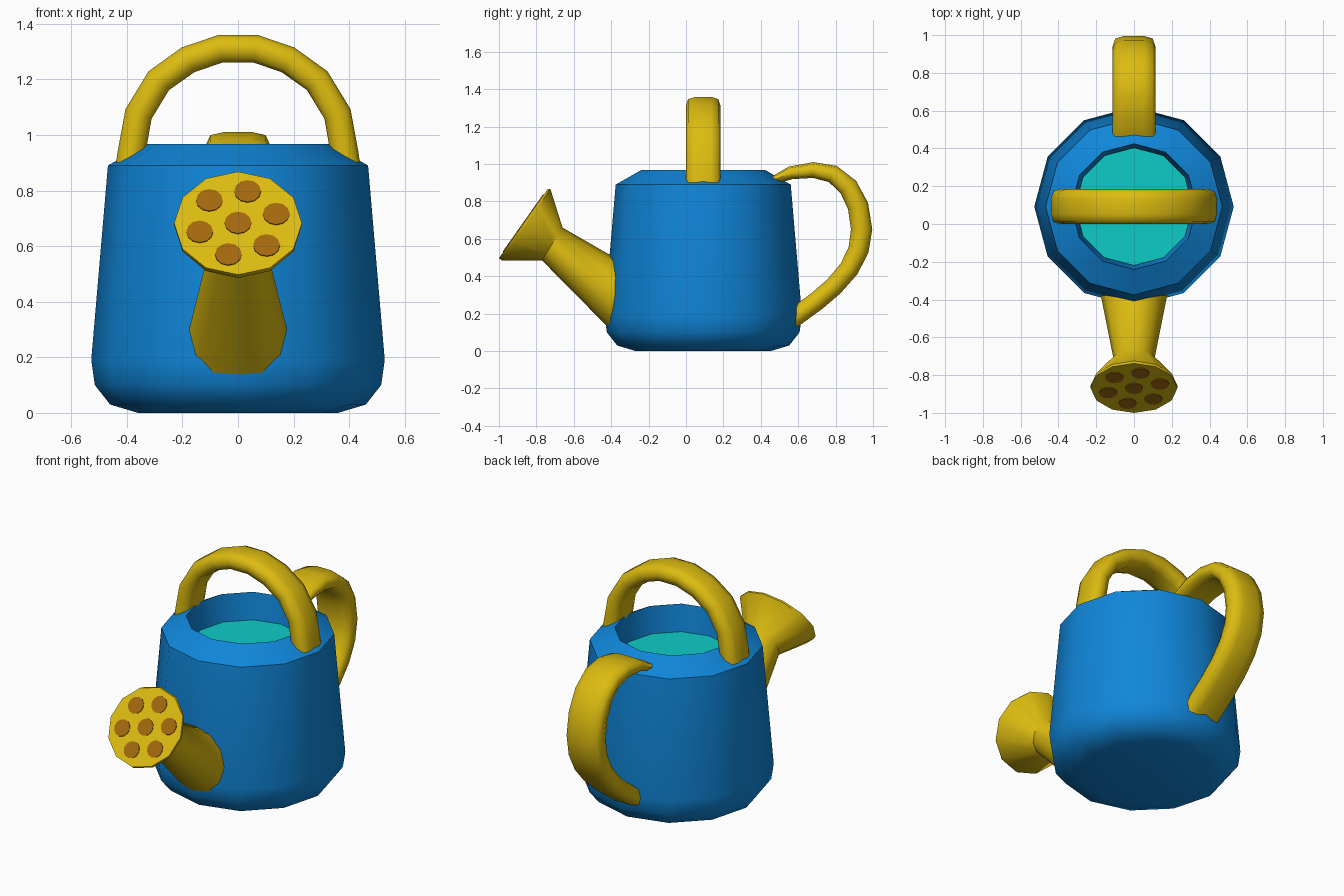
import bpy, bmesh, math
from mathutils import Vector

if "Cube" in bpy.data.objects:
    bpy.data.objects.remove(bpy.data.objects["Cube"])

CY = 0.092  # y of the body axis


def material(name, rgb):
    m = bpy.data.materials.new(name)
    m.diffuse_color = (*rgb, 1)
    m.use_nodes = True
    m.node_tree.nodes["Principled BSDF"].inputs["Base Color"].default_value = m.diffuse_color
    return m


BLUE = material("blue", (0.005, 0.24, 0.70))
YELLOW = material("yellow", (0.72, 0.50, 0.005))
BROWN = material("brown", (0.37, 0.14, 0.004))
TEAL = material("teal", (0.004, 0.60, 0.57))


def loft(name, rings, mat, angle=40):
    """Skin a list of equal-sized point rings and cap both ends."""
    bm = bmesh.new()
    vs = [[bm.verts.new(p) for p in r] for r in rings]
    n = len(vs[0])
    for a, b in zip(vs, vs[1:]):
        for i in range(n):
            j = (i + 1) % n
            bm.faces.new((a[i], a[j], b[j], b[i]))
    bm.faces.new(vs[0])
    bm.faces.new(vs[-1])
    bmesh.ops.recalc_face_normals(bm, faces=bm.faces)
    me = bpy.data.meshes.new(name)
    bm.to_mesh(me)
    bm.free()
    me.materials.append(mat)
    me.shade_smooth()
    me.set_sharp_from_angle(angle=math.radians(angle))
    ob = bpy.data.objects.new(name, me)
    bpy.context.collection.objects.link(ob)
    return ob


def ring(c, u, v, n=12):
    """Ellipse around c with half axes u and v."""
    return [c + u * math.cos(2 * math.pi * i / n) + v * math.sin(2 * math.pi * i / n)
            for i in range(n)]


def level(r, z):
    return ring(Vector((0, CY, z)), Vector((r, 0, 0)), Vector((0, r, 0)))


def strap(name, path, side, half_w, halves):
    """Sweep a rounded flat section along a planar path."""
    shape = [(1, 0), (.87, .75), (.45, 1), (-.45, 1), (-.87, .75),
             (-1, 0), (-.87, -.75), (-.45, -1), (.45, -1), (.87, -.75)]
    rings = []
    for i, p in enumerate(path):
        t = (path[min(i + 1, len(path) - 1)] - path[max(i - 1, 0)]).normalized()
        nrm = t.cross(side)
        rings.append([p + side * (a * half_w) + nrm * (b * halves[i]) for a, b in shape])
    return loft(name, rings, YELLOW, 60)


# Body: twelve-sided pail with rounded foot, sloped shoulder and open well
profile = [(.36, 0), (.46, .03), (.515, .10), (.528, .19), (.468, .89),
           (.333, .967), (.312, .79)]
loft("body", [level(r, z) for r, z in profile], BLUE)

# Water surface
loft("water", [level(.312, .802), level(.312, .81)], TEAL)

# Carrying handle: arch across the opening
half = [(.392, .87), (.384, .93), (.358, 1.075), (.285, 1.195), (.18, 1.27), (.063, 1.31)]
arch = [(-x, z) for x, z in half] + [(x, z) for x, z in reversed(half)]
strap("top_handle", [Vector((x, CY, z)) for x, z in arch], Vector((0, 1, 0)),
      .093, [.05] * len(arch))

# Pouring handle at the back
back = [(.47, .915, .022), (.56, .953, .035), (.68, .968, .042), (.785, .947, .048),
        (.868, .877, .053), (.92, .775, .056), (.939, .65, .057), (.922, .54, .055),
        (.872, .44, .053), (.79, .345, .051), (.70, .268, .051), (.56, .165, .05)]
strap("back_handle", [Vector((0, y, z)) for y, z, h in back], Vector((1, 0, 0)),
      .114, [h for y, z, h in back])

# Spout and flared rose: rings given by top point, bottom point (y, z) and half width
stations = [((-.33, .47), (-.385, .095), .18), ((-.66, .66), (-.77, .485), .108),
            ((-.725, .867), (-.985, .485), .23), ((-.738, .868), (-1.0, .497), .23)]
rings = []
for top, bot, w in stations:
    a, b = Vector((0, *top)), Vector((0, *bot))
    rings.append(ring((a + b) / 2, Vector((w, 0, 0)), (a - b) / 2))
loft("spout", rings, YELLOW, 42)

# Sprinkler holes: thin plates on the rose face
a, b = Vector((0, -.738, .868)), Vector((0, -1.0, .497))
up, side, mid = (a - b).normalized(), Vector((1, 0, 0)), (a + b) / 2
out = side.cross(up)
if out.y > 0:
    out = -out
spots = [(0, 0)] + [(.143 * math.sin(math.radians(14 + 60 * k)),
                     .143 * math.cos(math.radians(14 + 60 * k))) for k in range(6)]
for k, (s, t) in enumerate(spots):
    c = mid + side * s + up * t
    loft(f"sprinkler_hole_{k + 1}",
         [ring(c + out * d, side * .048, up * .048) for d in (-.002, .004)], BROWN)
